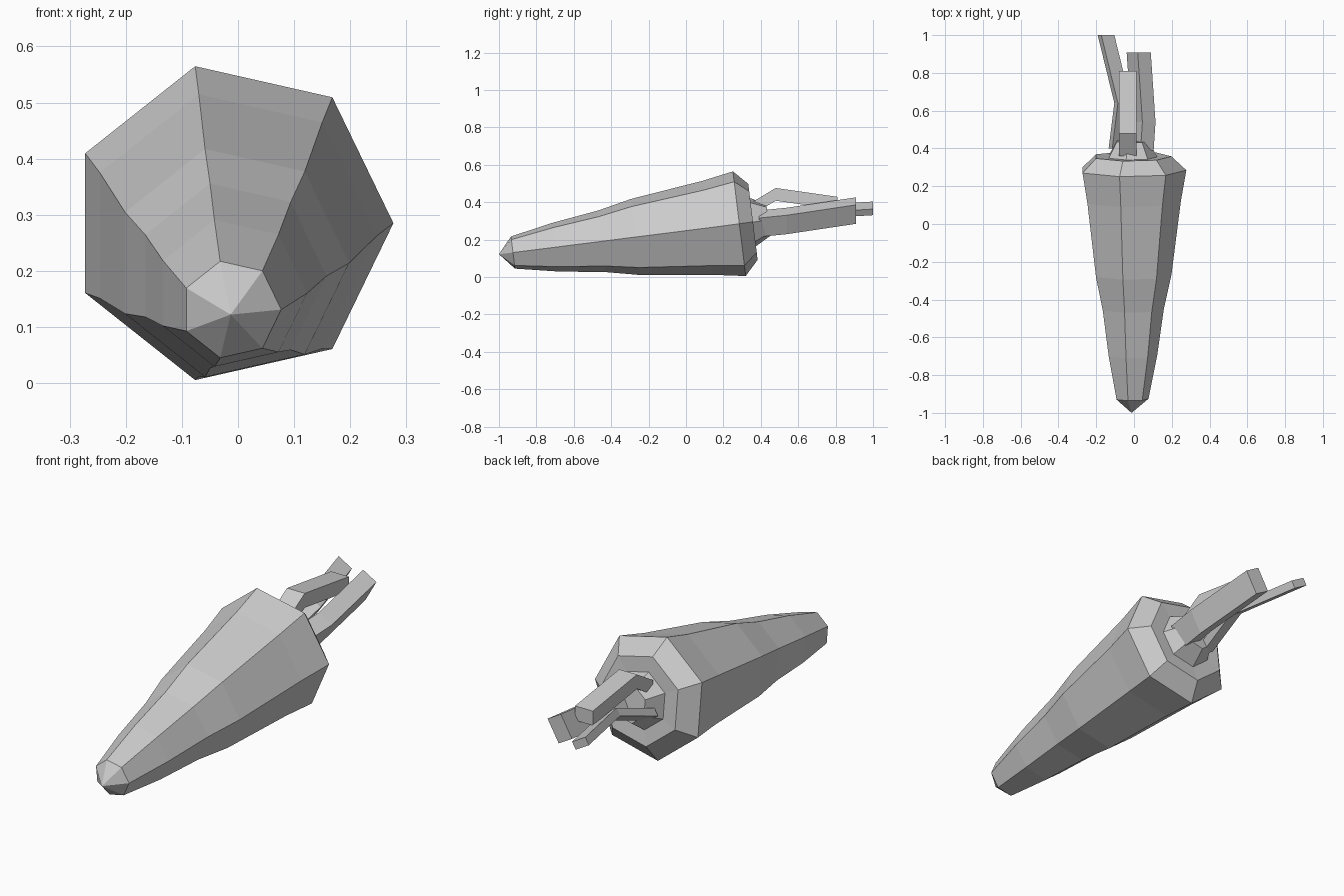
import bpy
import bmesh
from math import cos, sin, tau, radians
from mathutils import Matrix, Vector

cube = bpy.data.objects.get("Cube")
if cube:
    bpy.data.objects.remove(cube, do_unlink=True)

grey = bpy.data.materials.new("plain grey")
grey.use_nodes = True
colour = (0.6, 0.6, 0.6, 1)
grey.diffuse_color = colour
grey.node_tree.nodes["Principled BSDF"].inputs["Base Color"].default_value = colour


def loft(name, sections):
    """Skin a list of equal-length point loops and cap both ends."""
    bm = bmesh.new()
    loops = [[bm.verts.new(p) for p in s] for s in sections]
    for a, b in zip(loops, loops[1:]):
        for i in range(len(a)):
            j = (i + 1) % len(a)
            bm.faces.new((a[i], a[j], b[j], b[i]))
    bm.faces.new(loops[0])
    bm.faces.new(loops[-1])
    bmesh.ops.remove_doubles(bm, verts=bm.verts, dist=0.0005)
    bmesh.ops.recalc_face_normals(bm, faces=bm.faces)
    mesh = bpy.data.meshes.new(name)
    bm.to_mesh(mesh)
    bm.free()
    mesh.materials.append(grey)
    obj = bpy.data.objects.new(name, mesh)
    bpy.context.collection.objects.link(obj)
    return obj


def ring(y, z, r, sides=7):
    """Seven-sided ring, leaning with the root's axis."""
    lean = Matrix.Rotation(radians(7), 3, 'X')
    centre = Vector((-0.012, y, z))
    angles = [tau * i / sides for i in range(sides)]
    return [centre + lean @ Vector((r * cos(a), 0, r * sin(a))) for a in angles]


def stalk(name, path, width, height, roll):
    """Rectangular bar following a bent path, rolled about its length."""
    turn = Matrix.Rotation(radians(roll), 3, 'Y')
    corners = [turn @ Vector((sx * width / 2, 0, sz * height / 2))
               for sx, sz in ((-1, -1), (1, -1), (1, 1), (-1, 1))]
    loft(name, [[Vector(p) + c for c in corners] for p in path])


# Tapered root: pointed tip, swelling body, bevelled shoulder
root = loft("root", [ring(*s) for s in (
    (-0.925, 0.131, 0.089), (-0.695, 0.16, 0.135), (-0.45, 0.191, 0.17),
    (-0.27, 0.214, 0.21), (0.12, 0.263, 0.26), (0.285, 0.285, 0.289),
    (0.358, 0.295, 0.21), (0.355, 0.293, 0.135), (0.44, 0.305, 0.088))])

# Pull the front cap out to the tip
bm = bmesh.new()
bm.from_mesh(root.data)
bm.faces.ensure_lookup_table()
front = min(bm.faces, key=lambda f: f.calc_center_median().y)
tip = bmesh.ops.poke(bm, faces=[front])["verts"][0]
tip.co = (-0.013, -1.0, 0.122)
bm.to_mesh(root.data)
bm.free()

# Three cut leaf stalks
stalk("upper_stalk", [(-0.033, 0.36, 0.37), (-0.033, 0.48, 0.442),
                      (-0.033, 0.81, 0.395)], 0.093, 0.068, 0)
stalk("left_stalk", [(0.04, 0.39, 0.285), (0.05, 0.54, 0.3),
                     (0.025, 0.908, 0.355)], 0.08, 0.117, 30)
stalk("right_stalk", [(-0.09, 0.4, 0.26), (-0.06, 0.64, 0.345),
                      (-0.148, 1.0, 0.367)], 0.08, 0.038, 30)
